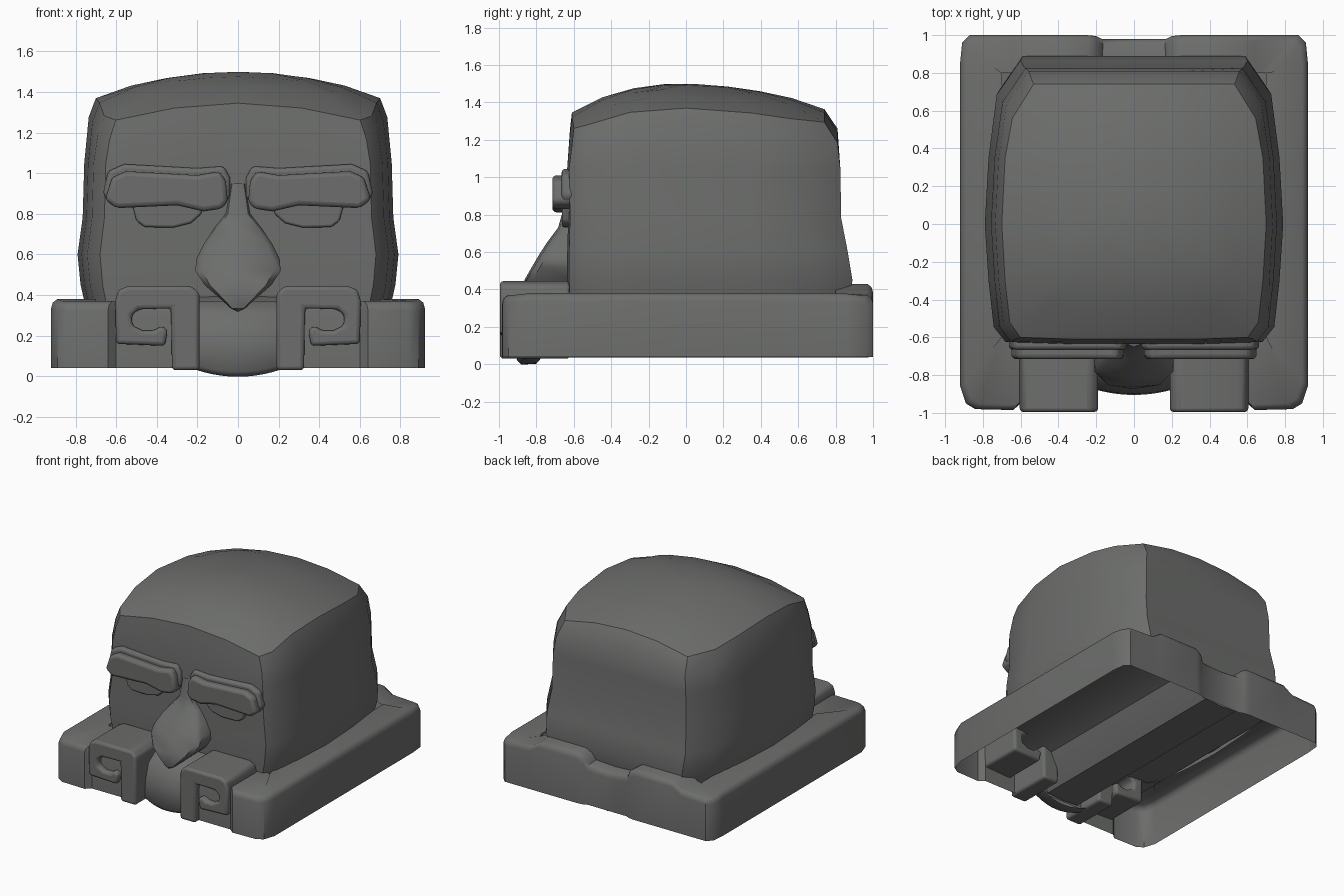
import bpy, bmesh, math

if "Cube" in bpy.data.objects:
    bpy.data.objects.remove(bpy.data.objects["Cube"])

stone = bpy.data.materials.new("grey stone")
stone.diffuse_color = (0.15, 0.155, 0.149, 1)
stone.use_nodes = True
stone.node_tree.nodes["Principled BSDF"].inputs["Base Color"].default_value = stone.diffuse_color


def finish(bm, name, angle=35, bevel=0, mirror=False):
    bmesh.ops.remove_doubles(bm, verts=bm.verts, dist=0.0005)
    bmesh.ops.recalc_face_normals(bm, faces=bm.faces)
    me = bpy.data.meshes.new(name)
    bm.to_mesh(me)
    bm.free()
    me.materials.append(stone)
    ob = bpy.data.objects.new(name, me)
    bpy.context.collection.objects.link(ob)
    if bevel:
        m = ob.modifiers.new("bevel", 'BEVEL')
        m.width, m.segments, m.limit_method = bevel, 3, 'ANGLE'
    if mirror:
        ob.modifiers.new("mirror", 'MIRROR')
    bpy.ops.object.select_all(action='DESELECT')
    ob.select_set(True)
    bpy.context.view_layer.objects.active = ob
    bpy.ops.object.shade_smooth_by_angle(angle=math.radians(angle))
    return ob


def loft(name, rows, closed=True, cap_last=False, angle=35):
    """Skin a list of equally long point rows."""
    bm = bmesh.new()
    vs = [[bm.verts.new(p) for p in r] for r in rows]
    n = len(rows[0])
    for a, b in zip(vs, vs[1:]):
        for i in range(n if closed else n - 1):
            j = (i + 1) % n
            bm.faces.new((a[i], a[j], b[j], b[i]))
    if cap_last:
        bm.faces.new(vs[-1])
    return finish(bm, name, angle)


def slab(name, outline, y0, y1, bevel):
    """Extrude an x-z outline from y0 (front) to y1, mirrored to both sides."""
    bm = bmesh.new()
    f = bm.faces.new([bm.verts.new((x, y0, z)) for x, z in outline])
    r = bmesh.ops.extrude_face_region(bm, geom=[f], use_keep_orig=True)
    for v in r["geom"]:
        if isinstance(v, bmesh.types.BMVert):
            v.co.y = y1
    return finish(bm, name, 40, bevel, True)


def full_ring(half):
    """Mirror a half ring that starts and ends on x = 0."""
    return half + [(-p[0],) + tuple(p[1:]) for p in reversed(half[1:-1])]


# Head: bulging stacked sections under a domed crown
def dome(x, y):
    d = y + 0.05
    return 1.5 - 0.12 * (x / 0.7) ** 2 - (0.15 * (d / 0.57) ** 2 if d < 0 else 0.12 * (d / 0.77) ** 2)


def head_section(h, f, b):
    return full_ring([(0, f), (0.45 * h, f), (0.86 * h, f + 0.01), (0.94 * h, f + 0.09),
                      (0.975 * h, -0.3), (h, 0), (0.975 * h, 0.35), (0.92 * h, b - 0.18),
                      (0.76 * h, b), (0.38 * h, b), (0, b)])


rows = [[(x, y, z) for x, y in head_section(h, f, b)] for z, h, f, b in
        [(0.34, 0.75, -0.63, 0.87), (0.45, 0.775, -0.635, 0.89), (0.6, 0.79, -0.635, 0.865),
         (0.78, 0.765, -0.63, 0.83), (1.05, 0.757, -0.635, 0.825)]]
for h, f, b, drop in [(0.735, -0.62, 0.81, 0.09), (0.70, -0.61, 0.74, 0.01)]:
    rows.append([(x, y, dome(x, y) - drop) for x, y in head_section(h, f, b)])
for s in (0.75, 0.5, 0.25, 0.02):
    rows.append([(x * s, 0.05 + (y - 0.05) * s, dome(x * s, 0.05 + (y - 0.05) * s))
                 for x, y in head_section(0.70, -0.61, 0.74)])
loft("head", rows, cap_last=True)

# Base: open-bottomed rim wall with raised bumps at the back (x, y, top height)
plan = full_ring([(0, -0.82, 0.30), (0.2, -0.82, 0.30), (0.21, -0.95, 0.36), (0.6, -0.95, 0.37),
                  (0.64, -0.985, 0.37), (0.84, -0.98, 0.37), (0.89, -0.95, 0.37), (0.92, -0.86, 0.38),
                  (0.92, 0.0, 0.38), (0.92, 0.86, 0.38), (0.91, 0.96, 0.37), (0.87, 1.0, 0.37),
                  (0.66, 1.0, 0.38), (0.58, 1.0, 0.43), (0.25, 1.0, 0.43), (0.2, 0.995, 0.40),
                  (0.17, 0.98, 0.35), (0, 0.98, 0.34)])


def base_row(inset, dz, bottom=None):
    k, m = 1 - inset / 0.92, 1 - inset
    return [(x * k, y * m, bottom if bottom is not None else t + dz) for x, y, t in plan]


inner = [(max(-0.7, min(0.7, x)), max(-0.6, min(0.8, y)), t) for x, y, t in plan]
loft("base", [base_row(0, 0, 0.04), base_row(0, -0.045), base_row(0.008, -0.017),
              base_row(0.03, 0), inner], angle=40)

# Underside: long channel joining front and back
half = [(0, 0.035), (0.14, 0.045), (0.2, 0.14), (0.26, 0.26), (0.42, 0.33), (0.72, 0.35)]
prof = [(-x, z) for x, z in reversed(half[1:])] + half
loft("underside_channel", [[(x, y, z) for x, z in prof] for y in (-0.8, 0.975)], closed=False)

# Chin: curved sheet between the curls
chin = [(-0.80, 0.02), (-0.88, 0.015), (-0.905, 0.04), (-0.90, 0.18), (-0.86, 0.31), (-0.77, 0.37), (-0.6, 0.40)]
rows = []
for i, (y, z) in enumerate(chin):
    row = []
    for k in range(-5, 6):
        u = k / 5
        sag = (0.018 - 0.035 * (1 - u * u)) if i < 3 else 0
        row.append((0.21 * u, y + 0.03 * u * u, z + sag))
    rows.append(row)
loft("chin", rows, closed=False, angle=50)

# Moustache curls: square spirals
slab("moustache_curl", [(0.19, 0.03), (0.19, 0.41), (0.23, 0.445), (0.54, 0.445), (0.59, 0.425), (0.605, 0.37),
                        (0.60, 0.16), (0.36, 0.15), (0.345, 0.23), (0.38, 0.25), (0.41, 0.225), (0.47, 0.225),
                        (0.52, 0.25), (0.525, 0.30), (0.49, 0.33), (0.33, 0.335), (0.325, 0.03)],
     -0.995, -0.62, 0.022)

# Brows with a softer ridge behind them
slab("brow", [(0.05, 0.86), (0.08, 0.825), (0.17, 0.812), (0.3, 0.842), (0.6, 0.828), (0.655, 0.87),
              (0.62, 0.98), (0.55, 1.01), (0.2, 0.99), (0.09, 1.01), (0.06, 0.96)], -0.715, -0.58, 0.025)
slab("brow_ridge", [(0.04, 0.87), (0.63, 0.85), (0.665, 0.9), (0.64, 1.01), (0.56, 1.045),
                    (0.2, 1.025), (0.07, 1.035), (0.04, 0.98)], -0.665, -0.58, 0.02)

# Half-closed eyes
slab("eye", [(0.17, 0.86), (0.18, 0.80), (0.23, 0.755), (0.32, 0.732), (0.46, 0.735), (0.50, 0.765),
             (0.525, 0.86)], -0.662, -0.6, 0.012)

# Nose: wide drooping wedge
rows = []
for z, w, f in [(0.95, 0.035, -0.645), (0.8, 0.06, -0.66), (0.73, 0.115, -0.68), (0.65, 0.17, -0.74),
                (0.58, 0.205, -0.785), (0.52, 0.21, -0.82), (0.45, 0.165, -0.86), (0.38, 0.085, -0.87),
                (0.335, 0.035, -0.865), (0.32, 0.005, -0.85)]:
    side = min(f + 0.04, -0.63)
    rows.append([(-w, -0.58, z), (-w, side, z), (-0.84 * w, f + 0.008, z), (0, f - 0.004, z),
                 (0.84 * w, f + 0.008, z), (w, side, z), (w, -0.58, z)])
loft("nose", rows, closed=False, cap_last=True, angle=40)
